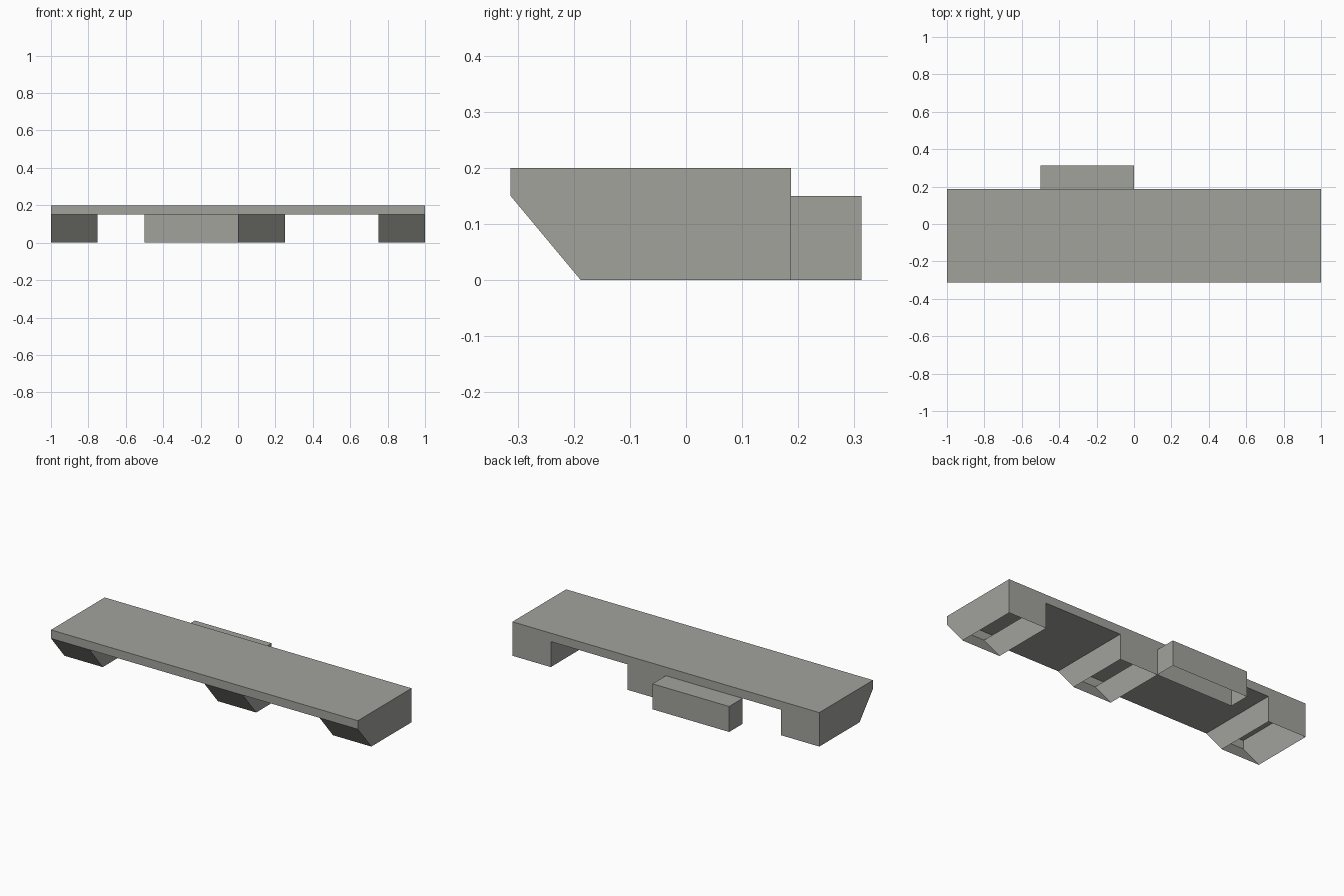
import bpy
import bmesh
import math

if "Cube" in bpy.data.objects:
    bpy.data.objects.remove(bpy.data.objects["Cube"], do_unlink=True)

grey = bpy.data.materials.new("stone grey")
grey.use_nodes = True
COLOUR = (0.36, 0.36, 0.335, 1)
grey.diffuse_color = COLOUR
grey.node_tree.nodes["Principled BSDF"].inputs["Base Color"].default_value = COLOUR

FRONT, BACK, REAR = -0.3125, 0.1875, 0.3125
TOE, UNDER, TOP = -0.1875, 0.15, 0.2


def add_face(bm, points):
    bm.faces.new([bm.verts.new(p) for p in points])


def sweep(bm, profile, x0, x1, closed=False):
    """Stretch a (y, z) profile along x."""
    ends = profile[1:] + profile[:1] if closed else profile[1:]
    for a, b in zip(profile, ends):
        add_face(bm, [(x0, *a), (x1, *a), (x1, *b), (x0, *b)])


def cap(bm, profile, x):
    add_face(bm, [(x, *p) for p in profile])


def finish(bm, name):
    """Weld the strips, merge flat regions and make the object."""
    bmesh.ops.remove_doubles(bm, verts=bm.verts, dist=0.0001)
    bmesh.ops.dissolve_limit(bm, angle_limit=math.radians(1),
                             verts=bm.verts, edges=bm.edges)
    bmesh.ops.recalc_face_normals(bm, faces=bm.faces)
    mesh = bpy.data.meshes.new(name)
    bm.to_mesh(mesh)
    bm.free()
    mesh.materials.append(grey)
    bpy.context.collection.objects.link(bpy.data.objects.new(name, mesh))


# Deck with three hollow feet, open underneath
slab = [(FRONT, UNDER), (FRONT, TOP), (BACK, TOP), (BACK, UNDER)]
foot = [(TOE, 0), *slab, (BACK, 0)]
foot_wall = [(TOE, 0), (FRONT, UNDER), (BACK, UNDER), (BACK, 0)]

deck = bmesh.new()
for x0, x1 in [(-1, -0.75), (0, 0.25), (0.75, 1)]:
    sweep(deck, foot, x0, x1)
    for x in (x0, x1):
        cap(deck, foot if abs(x) == 1 else foot_wall, x)
for x0, x1 in [(-0.75, 0), (0.25, 0.75)]:
    sweep(deck, slab, x0, x1, closed=True)
finish(deck, "deck_with_hollow_feet")

# Hollow block behind the deck, open underneath
box = [(BACK, 0), (BACK, UNDER), (REAR, UNDER), (REAR, 0)]
block = bmesh.new()
sweep(block, box, -0.5, 0)
for x in (-0.5, 0):
    cap(block, box, x)
finish(block, "rear_block")
